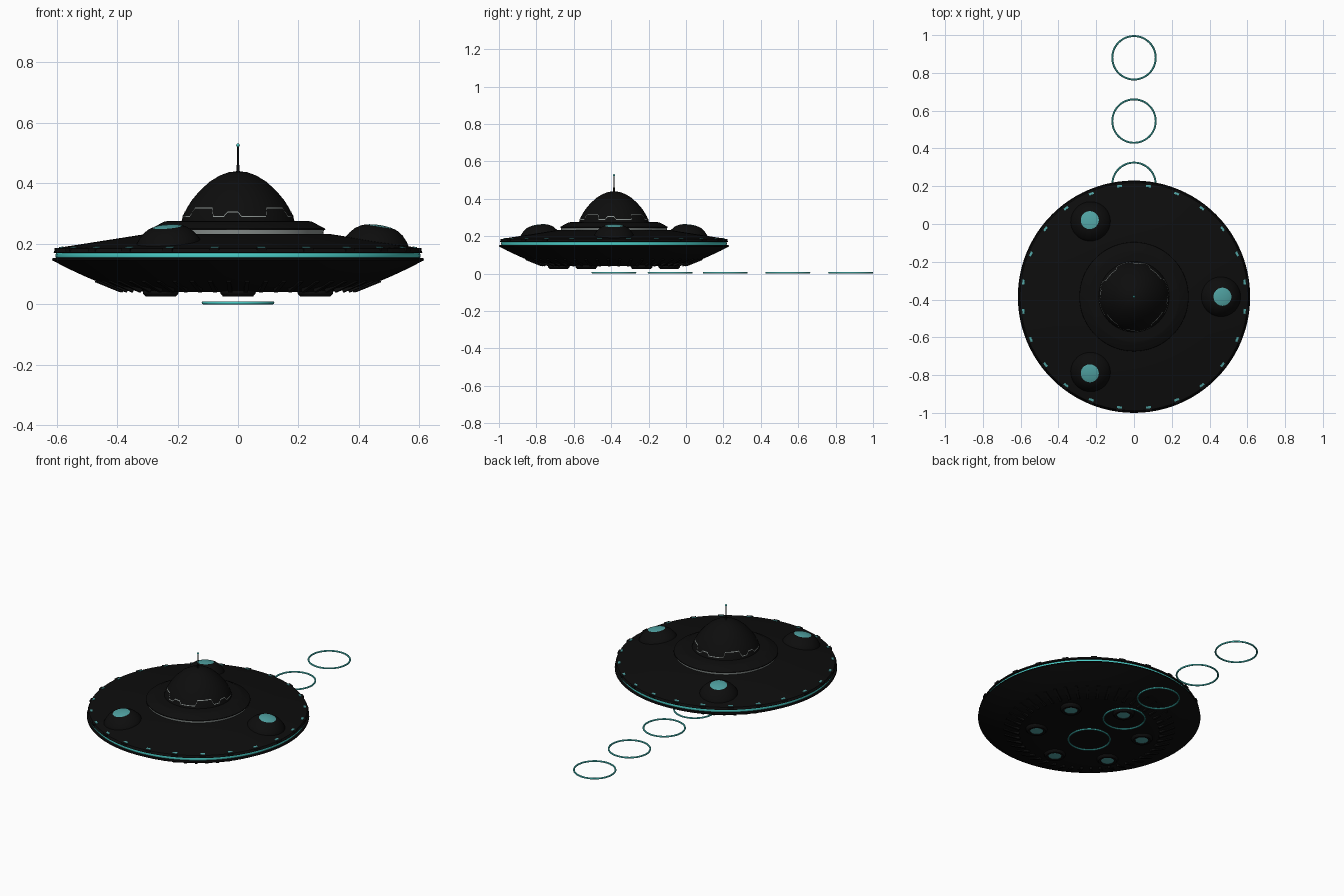
import bpy, bmesh, math
from mathutils import Matrix, Vector

if "Cube" in bpy.data.objects:
    bpy.data.objects.remove(bpy.data.objects["Cube"])

CY = -0.385  # saucer axis


def mat(name, rgb):
    m = bpy.data.materials.new(name)
    m.diffuse_color = (*rgb, 1)
    m.use_nodes = True
    m.node_tree.nodes["Principled BSDF"].inputs["Base Color"].default_value = m.diffuse_color
    return m


BLACK = mat("black hull", (0.004, 0.004, 0.004))
TEAL = mat("bright teal", (0.07, 0.62, 0.58))
GLASS = mat("dull teal", (0.08, 0.36, 0.36))
GREY = mat("grey trim", (0.25, 0.28, 0.27))
CENTRE = Matrix.Translation((0, CY, 0))


def finish(name, bm, mats, matrix=CENTRE, smooth=True):
    me = bpy.data.meshes.new(name)
    bmesh.ops.recalc_face_normals(bm, faces=bm.faces)
    bm.to_mesh(me)
    bm.free()
    ob = bpy.data.objects.new(name, me)
    bpy.context.collection.objects.link(ob)
    for m in mats:
        me.materials.append(m)
    ob.matrix_world = matrix
    if smooth:
        bpy.ops.object.select_all(action='DESELECT')
        ob.select_set(True)
        bpy.context.view_layer.objects.active = ob
        bpy.ops.object.shade_smooth_by_angle(angle=math.radians(30))
    return ob


def lathe(name, profile, mats, matrix=CENTRE, sides=64, bands=None):
    """Spin (radius, z) points; bands maps profile segment -> material index."""
    bm = bmesh.new()
    rings = []
    for r, z in profile:
        if r == 0:
            rings.append([bm.verts.new((0, 0, z))] * sides)
        else:
            rings.append([bm.verts.new((r * math.cos(a), r * math.sin(a), z))
                          for a in (2 * math.pi * i / sides for i in range(sides))])
    for k in range(len(rings) - 1):
        a, b = rings[k], rings[k + 1]
        for i in range(sides):
            j = (i + 1) % sides
            f = bm.faces.new(list(dict.fromkeys((a[i], a[j], b[j], b[i]))))
            f.material_index = (bands or {}).get(k, 0)
    return finish(name, bm, mats, matrix)


def spin_boxes(name, count, offset, size, pos, tilt, m):
    """Ring of small boxes at (radius, z), tilted about the tangent."""
    bm = bmesh.new()
    for i in range(count):
        a = 2 * math.pi * (i + offset) / count
        mx = (Matrix.Rotation(a, 4, 'Z') @ Matrix.Translation((pos[0], 0, pos[1]))
              @ Matrix.Rotation(tilt, 4, 'Y') @ Matrix.Diagonal((*size, 1)))
        bmesh.ops.create_cube(bm, size=1, matrix=mx)
    return finish(name, bm, [m], smooth=False)


# Saucer hull with glowing rim band
lathe("saucer_hull", [(0, 0.04), (0.30, 0.04), (0.36, 0.047), (0.43, 0.06), (0.51, 0.094),
                      (0.57, 0.122), (0.615, 0.146), (0.613, 0.153), (0.602, 0.154), (0.604, 0.161),
                      (0.602, 0.169), (0.61, 0.171), (0.603, 0.184), (0.58, 0.189),
                      (0.44, 0.211), (0.30, 0.233), (0.0, 0.236)],
      [BLACK, TEAL], sides=96, bands={8: 1, 9: 1})

# Raised deck under the dome, with a grey strip below its lip
lathe("deck_strip", [(0.282, 0.230), (0.284, 0.245)], [GREY], sides=96)
lathe("upper_deck", [(0.27, 0.244), (0.289, 0.246), (0.288, 0.25), (0.245, 0.273),
                     (0.235, 0.275), (0.0, 0.276)], [BLACK], sides=96)

# Dome
DOME = [(0.187, 0.274), (0.181, 0.295), (0.168, 0.32), (0.152, 0.345), (0.126, 0.376), (0.093, 0.406),
        (0.06, 0.426), (0.03, 0.437), (0, 0.44)]
lathe("dome", DOME, [BLACK])


def dome_radius(z):
    for (r0, z0), (r1, z1) in zip(DOME, DOME[1:]):
        if z0 <= z <= z1:
            return r0 + (r1 - r0) * (z - z0) / (z1 - z0)
    return DOME[0][0]


# Stepped trim line around the dome
levels = [0.29, 0.29, 0.318, 0.318, 0.29, 0.305]
n, per = 192, 8
bm = bmesh.new()
rows = []
for i in range(n):
    k = (i // per) % len(levels)
    t = min(1, (i % per) / 2)
    z = levels[k - 1] + (levels[k] - levels[k - 1]) * t
    a = 2 * math.pi * i / n
    row = []
    for dz in (-0.002, 0.002):
        r = dome_radius(z + dz) + 0.0015
        row.append(bm.verts.new((r * math.cos(a), r * math.sin(a), z + dz)))
    rows.append(row)
for i in range(n):
    a, b = rows[i], rows[(i + 1) % n]
    bm.faces.new((a[0], b[0], b[1], a[1]))
finish("dome_trim", bm, [GREY])

# Antenna
lathe("antenna", [(0, 0.435), (0.006, 0.436), (0.005, 0.46), (0.0028, 0.462), (0.0025, 0.522), (0, 0.522)],
      [BLACK], sides=12)
bm = bmesh.new()
bmesh.ops.create_uvsphere(bm, u_segments=12, v_segments=8, radius=0.006)
finish("antenna_tip", bm, [TEAL], Matrix.Translation((0, CY, 0.526)))

# Three domed pods with glass caps, leaning with the hull slope
for i in range(3):
    mx = (CENTRE @ Matrix.Rotation(2 * math.pi * i / 3, 4, 'Z')
          @ Matrix.Translation((0.46, 0, 0.204)) @ Matrix.Rotation(math.radians(9), 4, 'Y'))
    lathe(f"pod_{i}", [(0.107, -0.008), (0.105, 0.004), (0.096, 0.018), (0.08, 0.036), (0.062, 0.048),
                       (0.048, 0.053), (0.035, 0.056), (0.018, 0.058), (0, 0.059)],
          [BLACK, GLASS], mx, 40, {5: 1, 6: 1, 7: 1})

# Rim lamps on top of the edge
spin_boxes("rim_lamps", 24, 0.5, (0.012, 0.026, 0.005), (0.590, 0.187), math.radians(11), GLASS)
spin_boxes("rim_lamp_housings", 24, 0.5, (0.014, 0.034, 0.011), (0.603, 0.180), 0, BLACK)

# Underside ribs
spin_boxes("underside_ribs", 48, 0.5, (0.09, 0.014, 0.012), (0.43, 0.062), math.radians(-22), BLACK)

# Six underside thrusters with glowing centres
for i in range(6):
    a = math.radians(30 + 60 * i)
    mx = CENTRE @ Matrix.Translation((0.295 * math.cos(a), 0.295 * math.sin(a), 0))
    lathe(f"thruster_{i}", [(0.06, 0.046), (0.058, 0.035), (0.05, 0.026), (0.038, 0.026), (0.036, 0.03),
                            (0, 0.029)], [BLACK, GLASS], mx, 32, {4: 1})

# Trail of beam rings on the ground
for i, y in enumerate((-0.385, -0.085, 0.21, 0.545, 0.88)):
    loop = [(0.115 + 0.005 * math.cos(t), 0.005 + 0.005 * math.sin(t))
            for t in (2 * math.pi * k / 8 for k in range(9))]
    ring = lathe(f"beam_ring_{i}", loop, [TEAL], Matrix.Translation((0, y, 0)), 48)
    weld = ring.modifiers.new("weld", 'WELD')
    weld.merge_threshold = 0.0001
